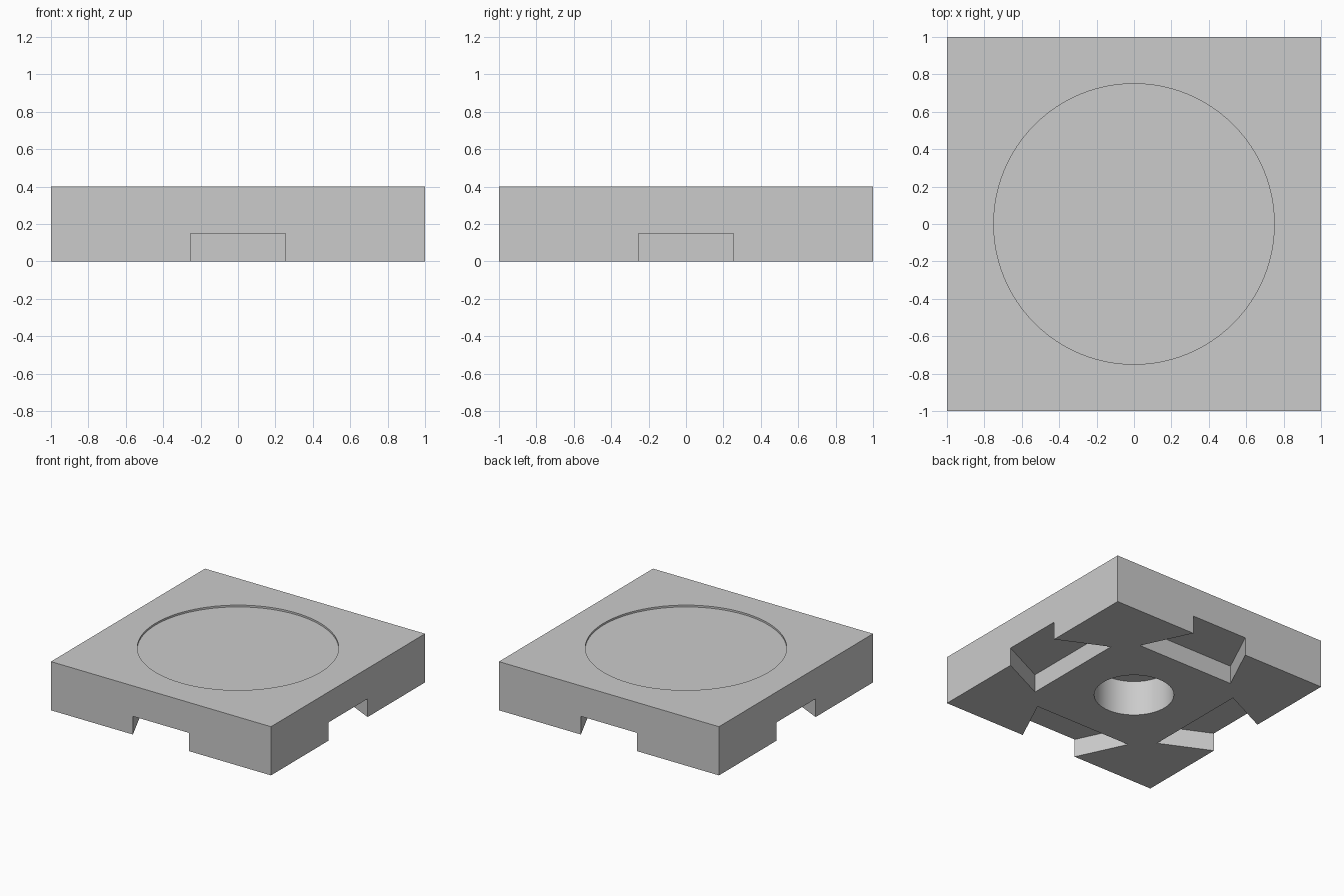
import bpy, bmesh, math
from mathutils import Matrix, Vector

cube = bpy.data.objects.get("Cube")
if cube:
    bpy.data.objects.remove(cube, do_unlink=True)

HEIGHT = 0.4
RECESS_RADIUS, RECESS_DEPTH = 0.75, 0.015
HOLE_RADIUS, HOLE_DEPTH = 0.3, 0.29
SLOT_DEPTH, SLOT_END = 0.15, 0.6
MOUTH, INNER = 0.255, 0.445
OVER = 0.1  # how far cutters reach past the surface


def new_object(name, bm):
    bmesh.ops.recalc_face_normals(bm, faces=bm.faces)
    mesh = bpy.data.meshes.new(name)
    bm.to_mesh(mesh)
    bm.free()
    obj = bpy.data.objects.new(name, mesh)
    bpy.context.collection.objects.link(obj)
    return obj


def add_prism(bm, outline, bottom, top):
    face = bm.faces.new([bm.verts.new((x, y, bottom)) for x, y in outline])
    result = bmesh.ops.extrude_face_region(bm, geom=[face])
    verts = [v for v in result["geom"] if isinstance(v, bmesh.types.BMVert)]
    bmesh.ops.translate(bm, verts=verts, vec=(0, 0, top - bottom))


def circle(radius, count=96):
    return [(radius * math.cos(math.tau * i / count),
             radius * math.sin(math.tau * i / count)) for i in range(count)]


# Square slab
bm = bmesh.new()
add_prism(bm, [(-1, -1), (1, -1), (1, 1), (-1, 1)], 0, HEIGHT)
base = new_object("square_base", bm)

# Cutters: shallow top recess, blind centre hole, four dovetail slots
bm = bmesh.new()
add_prism(bm, circle(RECESS_RADIUS), HEIGHT - RECESS_DEPTH, HEIGHT + OVER)
add_prism(bm, circle(HOLE_RADIUS), -OVER, HOLE_DEPTH)
tip = MOUTH - OVER * (INNER - MOUTH) / (1 - SLOT_END)
slot = [(SLOT_END, -INNER), (1 + OVER, -tip), (1 + OVER, tip), (SLOT_END, INNER)]
for quarter in range(4):
    turn = Matrix.Rotation(quarter * math.pi / 2, 2)
    add_prism(bm, [turn @ Vector(p) for p in slot], -OVER, SLOT_DEPTH)
cutter = new_object("slot_and_hole_cutter", bm)
cutter.hide_render = True

# Cut the slab, then discard the cutter
cut = base.modifiers.new("cut", "BOOLEAN")
cut.operation = "DIFFERENCE"
cut.solver = "EXACT"
cut.object = cutter
bpy.ops.object.select_all(action="DESELECT")
base.select_set(True)
bpy.context.view_layer.objects.active = base
bpy.ops.object.modifier_apply(modifier=cut.name)
bpy.data.objects.remove(cutter, do_unlink=True)

# Plain grey material
grey = bpy.data.materials.new("light_grey")
grey.use_nodes = True
colour = (0.6, 0.6, 0.6, 1)
grey.diffuse_color = colour
grey.node_tree.nodes["Principled BSDF"].inputs["Base Color"].default_value = colour
base.data.materials.clear()
base.data.materials.append(grey)

# Smooth round walls, sharp corners
bpy.ops.object.shade_smooth_by_angle(angle=math.radians(30))
